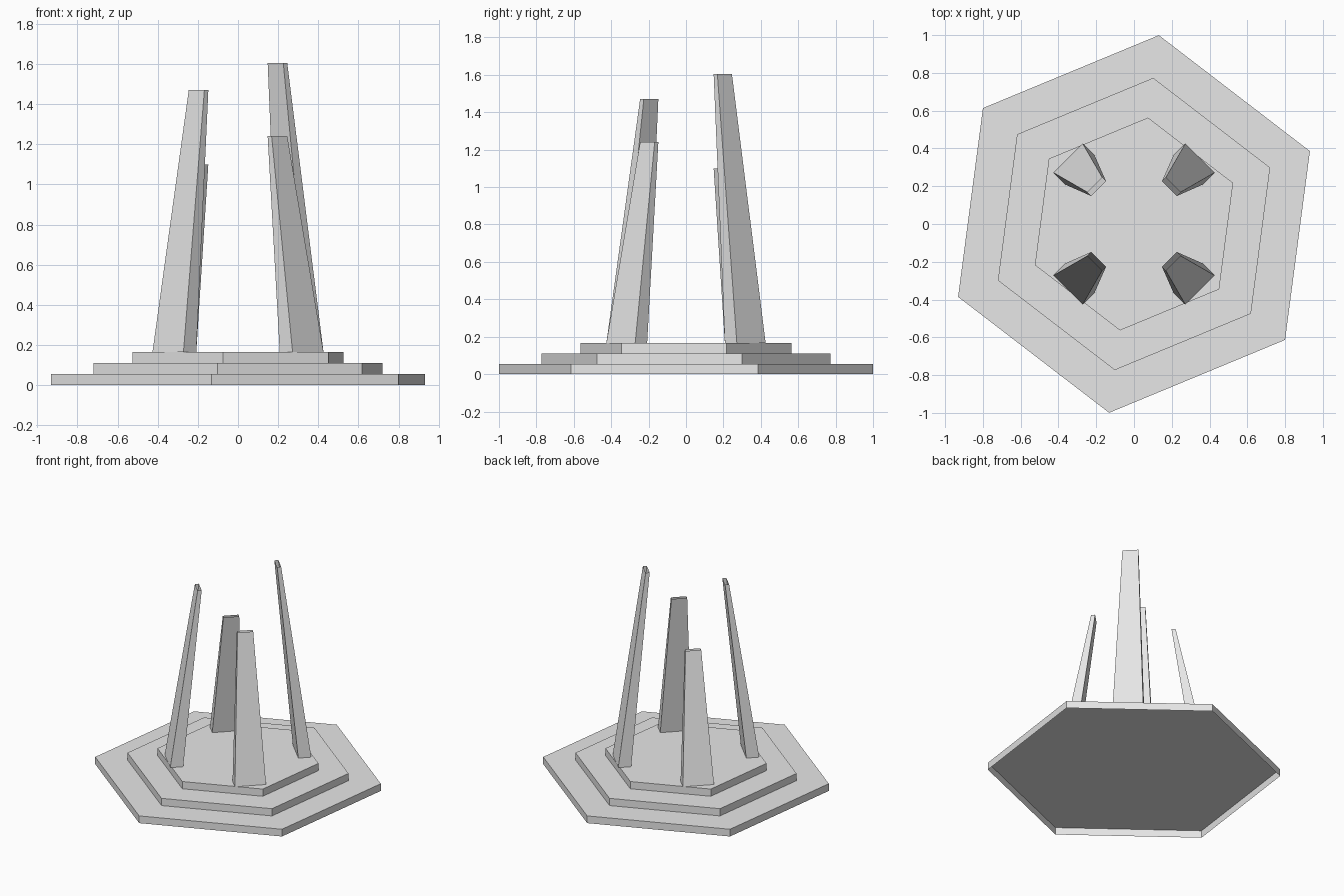
import bpy, bmesh, math

if "Cube" in bpy.data.objects:
    bpy.data.objects.remove(bpy.data.objects["Cube"])

# One flat grey stone colour
stone = bpy.data.materials.new("grey stone")
stone.diffuse_color = (0.8, 0.8, 0.8, 1)
stone.use_nodes = True
stone.node_tree.nodes["Principled BSDF"].inputs["Base Color"].default_value = stone.diffuse_color


def loft(name, lower, upper, cap_top):
    """Open-bottomed shell between two counter-clockwise rings."""
    bm = bmesh.new()
    a = [bm.verts.new(p) for p in lower]
    b = [bm.verts.new(p) for p in upper]
    n = len(a)
    if cap_top:
        bm.faces.new(b)
    for i in range(n):
        j = (i + 1) % n
        bm.faces.new((a[i], a[j], b[j], b[i]))
    mesh = bpy.data.meshes.new(name)
    bm.to_mesh(mesh)
    bm.free()
    mesh.materials.append(stone)
    obj = bpy.data.objects.new(name, mesh)
    bpy.context.collection.objects.link(obj)
    return obj


def hexagon(radius, z):
    angles = [math.radians(22.5 + 60 * k) for k in range(6)]
    return [(radius * math.cos(t), radius * math.sin(t), z) for t in angles]


def slab_ring(angle, inner, outer, half_width, z):
    """Rectangle whose radial axis points along the given angle."""
    c, s = math.cos(angle), math.sin(angle)
    corners = [(inner, -half_width), (outer, -half_width),
               (outer, half_width), (inner, half_width)]
    return [(u * c - v * s, u * s + v * c, z) for u, v in corners]


# Stepped hexagonal base, hollow underneath
STEP = 0.055
for i, radius in enumerate((1.008, 0.78, 0.568)):
    loft(f"base_step_{i + 1}", hexagon(radius, i * STEP),
         hexagon(radius, (i + 1) * STEP), True)

# Four hollow tapering pillars leaning inward on the diagonals, open at the top
pillars = (("back_right", 45, 1.605), ("back_left", 135, 1.10),
           ("front_left", 225, 1.47), ("front_right", 315, 1.24))
for side, degrees, top in pillars:
    t = math.radians(degrees)
    loft(f"pillar_{side}",
         slab_ring(t, 0.403, 0.4935, 0.109, 3 * STEP),
         slab_ring(t, 0.264, 0.292, 0.055, top), False)
